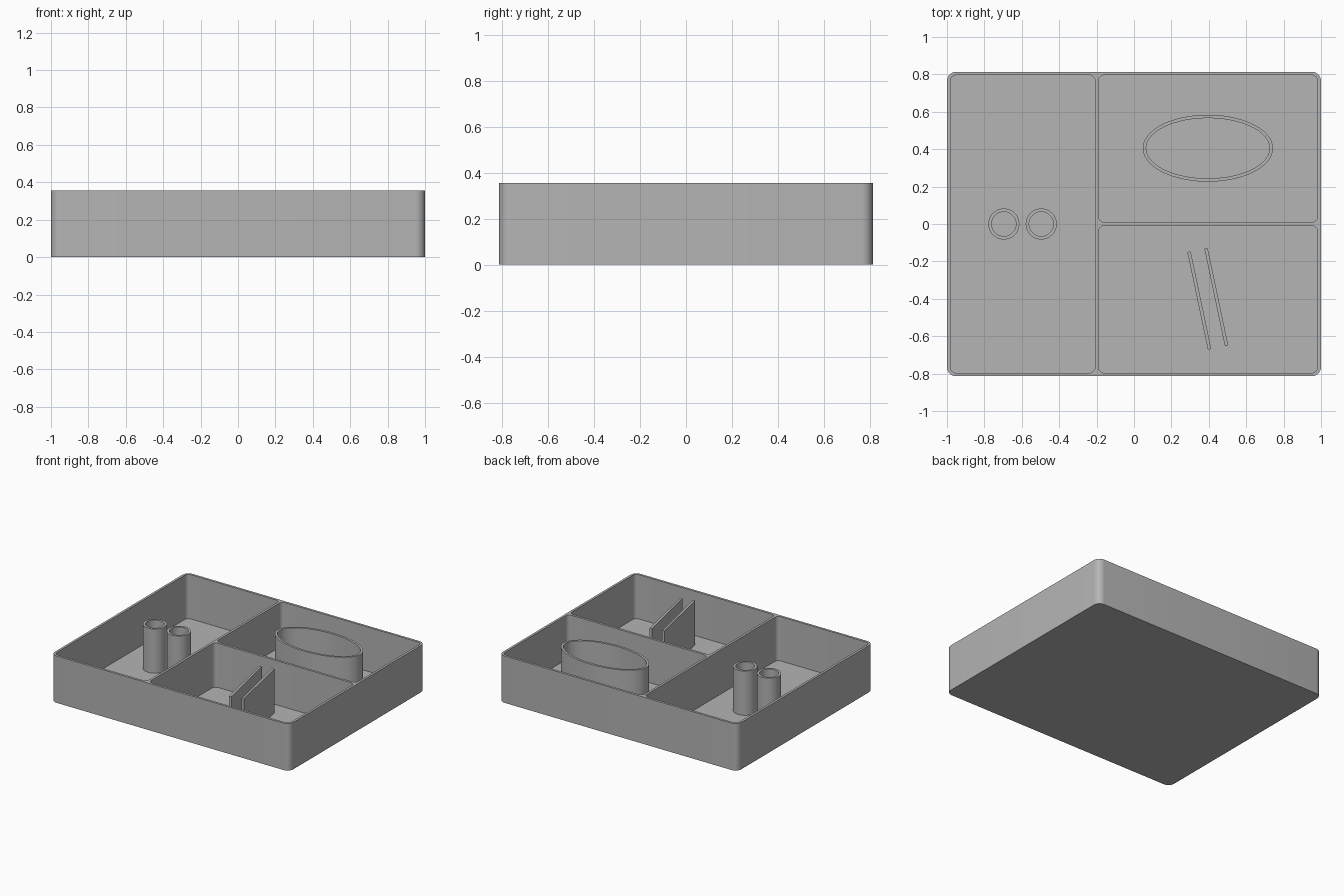
import bpy, bmesh
from math import cos, sin, pi, radians, atan2
from mathutils import Vector

cube = bpy.data.objects.get("Cube")
if cube:
    bpy.data.objects.remove(cube, do_unlink=True)

HEIGHT, FLOOR, WALL = 0.355, 0.02, 0.018
HALF_X, HALF_Y = 1.0, 0.814
DIVIDER_X = -0.199

grey = bpy.data.materials.new("grey plastic")
grey.use_nodes = True
colour = (0.46, 0.46, 0.46, 1)
grey.diffuse_color = colour
grey.node_tree.nodes["Principled BSDF"].inputs["Base Color"].default_value = colour


def make_object(name, bm):
    bmesh.ops.recalc_face_normals(bm, faces=bm.faces)
    mesh = bpy.data.meshes.new(name)
    bm.to_mesh(mesh)
    bm.free()
    mesh.materials.append(grey)
    obj = bpy.data.objects.new(name, mesh)
    bpy.context.collection.objects.link(obj)
    return obj


def smooth(obj):
    bpy.ops.object.select_all(action='DESELECT')
    obj.select_set(True)
    bpy.context.view_layer.objects.active = obj
    bpy.ops.object.shade_smooth_by_angle(angle=radians(30))


def prism(name, outline, z0, z1):
    bm = bmesh.new()
    base = bm.faces.new([bm.verts.new((x, y, z0)) for x, y in outline])
    top = bmesh.ops.extrude_face_region(bm, geom=[base], use_keep_orig=True)
    moved = [v for v in top["geom"] if isinstance(v, bmesh.types.BMVert)]
    bmesh.ops.translate(bm, verts=moved, vec=(0, 0, z1 - z0))
    return make_object(name, bm)


def rounded_rect(x0, x1, y0, y1, r, steps=8):
    corners = [(x1 - r, y1 - r), (x0 + r, y1 - r), (x0 + r, y0 + r), (x1 - r, y0 + r)]
    return [(cx + r * cos((q + i / steps) * pi / 2), cy + r * sin((q + i / steps) * pi / 2))
            for q, (cx, cy) in enumerate(corners) for i in range(steps + 1)]


def tube(name, cx, cy, rx, ry, count=64):
    # Open ring standing on the floor, with an even wall
    bm = bmesh.new()
    loops = []
    bottom = FLOOR - 0.005
    for inset, z in ((0, bottom), (0, HEIGHT), (WALL, HEIGHT), (WALL, bottom)):
        angles = [2 * pi * i / count for i in range(count)]
        loops.append([bm.verts.new((cx + (rx - inset) * cos(a), cy + (ry - inset) * sin(a), z))
                      for a in angles])
    for k in range(4):
        a, b = loops[k], loops[(k + 1) % 4]
        for i in range(count):
            j = (i + 1) % count
            bm.faces.new((a[i], a[j], b[j], b[i]))
    smooth(make_object(name, bm))


def plate(name, start, end):
    # Thin upright plate along a slanted line
    start, end = Vector(start), Vector(end)
    side = (end - start).normalized().orthogonal() * WALL / 2
    prism(name, [start + side, end + side, end - side, start - side], FLOOR - 0.005, HEIGHT)


# Tray with three pockets cut out of a rounded block
tray = prism("tray", rounded_rect(-HALF_X, HALF_X, -HALF_Y, HALF_Y, 0.05), 0, HEIGHT)
in_x, in_y, half = HALF_X - WALL, HALF_Y - WALL, WALL / 2
pockets = [(-in_x, DIVIDER_X - half, -in_y, in_y),
           (DIVIDER_X + half, in_x, half, in_y),
           (DIVIDER_X + half, in_x, -in_y, -half)]
for bounds in pockets:
    cutter = prism("pocket_cutter", rounded_rect(*bounds, 0.032), FLOOR, HEIGHT + 0.1)
    cutter.hide_render = True
    mod = tray.modifiers.new("pocket", 'BOOLEAN')
    mod.operation, mod.solver, mod.object = 'DIFFERENCE', 'EXACT', cutter
    bpy.context.view_layer.objects.active = tray
    bpy.ops.object.modifier_apply(modifier=mod.name)
    bpy.data.objects.remove(cutter, do_unlink=True)
smooth(tray)

# Holders inside the pockets
tube("left_round_holder", -0.496, 0, 0.083, 0.083)
tube("right_round_holder", -0.696, 0, 0.083, 0.083)
tube("oval_holder", 0.395, 0.405, 0.348, 0.179, 96)
plate("inner_slot_plate", (0.294, -0.148), (0.404, -0.67))
plate("outer_slot_plate", (0.385, -0.13), (0.495, -0.651))
